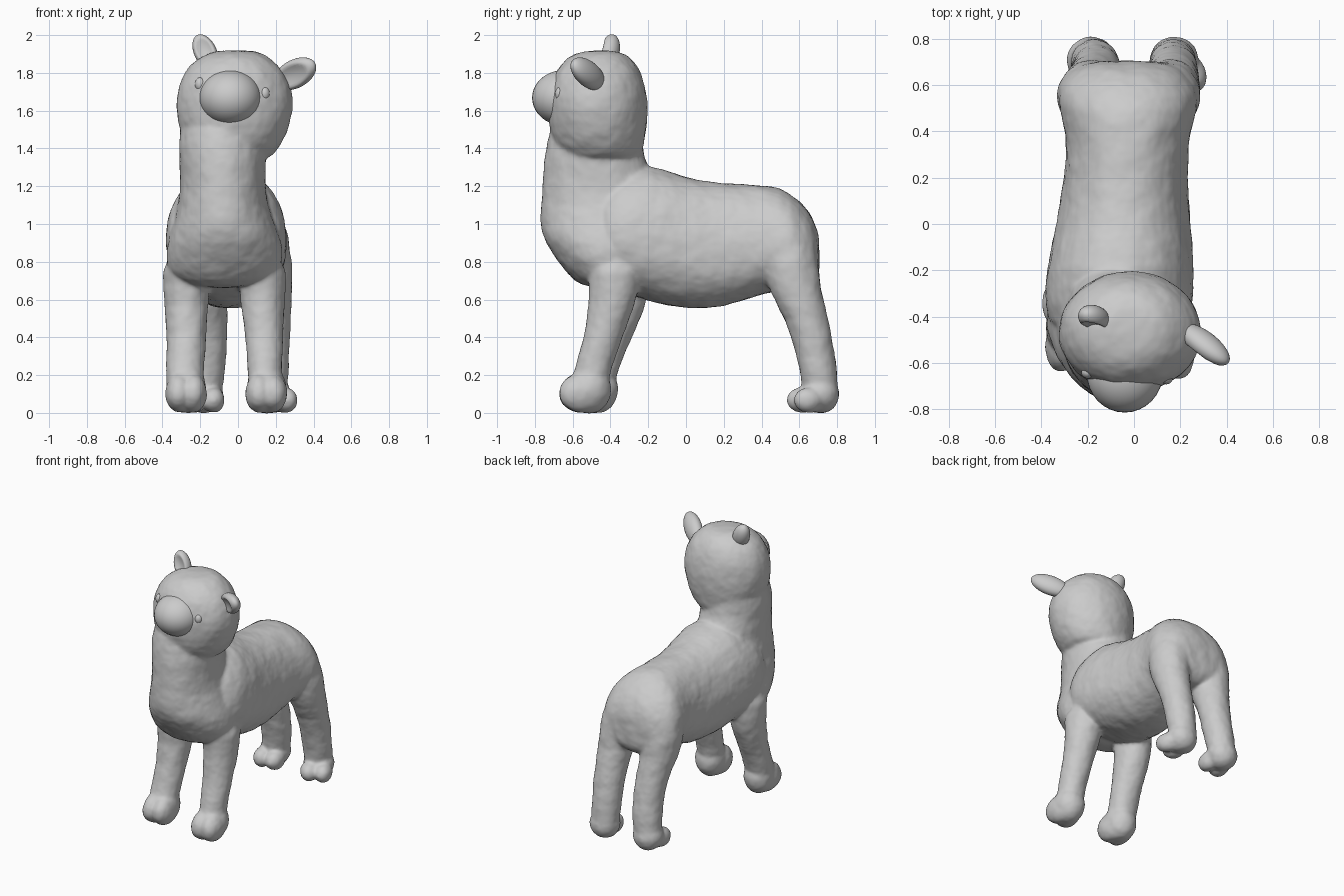
import bpy, bmesh, math
from mathutils import Vector, Matrix

if "Cube" in bpy.data.objects:
    bpy.data.objects.remove(bpy.data.objects["Cube"])

SIDES = 20


def loft(bm, axis, sections, power=2.0, taper=0.0):
    """Closed tube of rounded rings: (x, y, z, radius_x, other_radius)."""
    rings = []
    for x, y, z, a, b in sections:
        ring = []
        for i in range(SIDES):
            t = 2 * math.pi * i / SIDES
            c, s = math.cos(t), math.sin(t)
            u = a * math.copysign(abs(c) ** (2 / power), c) * (1 - taper * s)
            v = b * math.copysign(abs(s) ** (2 / power), s)
            co = (x + u, y + v, z) if axis == 'z' else (x + u, y, z + v)
            ring.append(bm.verts.new(co))
        rings.append(ring)
    faces = [bm.faces.new(rings[0]), bm.faces.new(rings[-1])]
    for r, q in zip(rings, rings[1:]):
        for i in range(SIDES):
            j = (i + 1) % SIDES
            faces.append(bm.faces.new((r[i], r[j], q[j], q[i])))
    bmesh.ops.recalc_face_normals(bm, faces=faces)


def ball(bm, centre, radii, rot=None):
    m = Matrix.Translation(centre) @ (rot or Matrix()) @ Matrix.Diagonal((*radii, 1))
    return bmesh.ops.create_uvsphere(bm, u_segments=32, v_segments=20,
                                     radius=1, matrix=m)['verts']


def finish(bm, name):
    for f in bm.faces:
        f.smooth = True
    me = bpy.data.meshes.new(name)
    bm.to_mesh(me)
    bm.free()
    ob = bpy.data.objects.new(name, me)
    bpy.context.collection.objects.link(ob)
    return ob


# Body skin: torso, neck, head, legs and feet fused together
bm = bmesh.new()
loft(bm, 'y', [  # torso, wider below than above
    (-.08, -.50, .97, .28, .23), (-.065, -.35, .96, .32, .32),
    (-.06, -.20, .96, .32, .37), (-.045, 0, .892, .288, .347),
    (-.035, .20, .885, .263, .33), (-.025, .40, .92, .26, .287),
    (-.025, .50, .92, .305, .275), (-.03, .60, .88, .295, .245),
    (-.03, .67, .85, .24, .19), (-.03, .705, .83, .14, .11)], 2.2, .12)
loft(bm, 'z', [  # chest and neck
    (-.08, -.43, .66, .20, .12), (-.075, -.41, .75, .30, .23),
    (-.07, -.41, .85, .315, .30), (-.07, -.425, .95, .29, .35),
    (-.08, -.44, 1.10, .23, .332), (-.08, -.46, 1.25, .225, .297),
    (-.08, -.49, 1.35, .23, .26), (-.09, -.48, 1.50, .225, .245),
    (-.08, -.46, 1.60, .18, .20)])
loft(bm, 'z', [  # head
    (.0, -.44, 1.325, .15, .18), (-.025, -.46, 1.41, .25, .238),
    (-.02, -.467, 1.54, .305, .264), (-.015, -.467, 1.68, .318, .264),
    (-.02, -.467, 1.80, .272, .233), (-.02, -.46, 1.875, .20, .175),
    (-.01, -.45, 1.918, .10, .10)])
loft(bm, 'z', [  # right front leg
    (.12, -.38, .85, .14, .15), (.13, -.375, .65, .12, .13),
    (.135, -.41, .50, .105, .11), (.14, -.47, .30, .09, .093),
    (.145, -.51, .17, .09, .10), (.145, -.52, .08, .08, .08)])
loft(bm, 'z', [  # left front leg
    (-.265, -.36, .85, .135, .15), (-.275, -.33, .65, .12, .14),
    (-.272, -.36, .50, .108, .12), (-.275, -.43, .30, .097, .095),
    (-.285, -.475, .17, .10, .10), (-.275, -.48, .08, .08, .08)])
loft(bm, 'z', [  # right hind leg
    (.13, .54, .95, .13, .13), (.145, .545, .80, .145, .155),
    (.165, .575, .65, .12, .135), (.17, .64, .50, .107, .11),
    (.17, .69, .30, .10, .10), (.165, .71, .15, .097, .095),
    (.165, .71, .06, .08, .08)])
loft(bm, 'z', [  # left hind leg
    (-.19, .54, .95, .13, .13), (-.195, .545, .80, .145, .155),
    (-.185, .575, .65, .125, .135), (-.165, .64, .50, .107, .11),
    (-.16, .69, .30, .10, .10), (-.18, .71, .15, .10, .095),
    (-.18, .71, .06, .08, .08)])
for x, y in ((-.275, -.495), (.15, -.53)):  # front feet with a toe cleft
    ball(bm, (x, y + .02, .125), (.103, .113, .125))
    for s in (-1, 1):
        ball(bm, (x + s * .033, y - .02, .105), (.073, .122, .102),
             Matrix.Rotation(s * .12, 4, 'Z'))
for x, turn in ((-.185, .05), (.172, .4)):  # hind feet: heel and two toes
    c = Vector((x, .71, 0))
    rot = Matrix.Rotation(turn, 4, 'Z')
    ball(bm, c + Vector((0, 0, .10)), (.103, .098, .10))
    for s in (-1, 1):
        ball(bm, c + rot @ Vector((s * .048, -.085, .068)), (.06, .08, .066), rot)
body = finish(bm, "body")
m = body.modifiers.new("round", 'SUBSURF')
m.levels = m.render_levels = 1
m = body.modifiers.new("fuse", 'REMESH')
m.mode, m.voxel_size, m.use_smooth_shade = 'VOXEL', .012, True
m = body.modifiers.new("blend", 'SMOOTH')
m.factor, m.iterations = 0.5, 12
m = body.modifiers.new("lumps", 'DISPLACE')
m.texture = bpy.data.textures.new("lumps", 'CLOUDS')
m.texture.noise_scale = 0.09
m.strength, m.mid_level = .010, 0.1

# Muzzle
bm = bmesh.new()
ball(bm, (-.04, -.645, 1.668), (.165, .17, .147))
finish(bm, "muzzle")

# Eyes: small bumps
for side, c in (("left", (-.20, -.64, 1.74)), ("right", (.14, -.665, 1.69))):
    bm = bmesh.new()
    ball(bm, c, (.028, .028, .036))
    finish(bm, side + "_eye")

# Ears: flattened ovals with a hollow facing forward
for side, base, tip, w in (
        ("left", (-.13, -.43, 1.82), (-.215, -.385, 2.0), .06),
        ("right", (.20, -.44, 1.74), (.405, -.60, 1.85), .075)):
    base, tip = Vector(base), Vector(tip)
    d = (tip - base).normalized()
    back = Vector((0, 1, 0))
    back = (back - d * back.dot(d)).normalized()
    rot = Matrix((back.cross(d), back, d)).transposed().to_4x4()
    bm = bmesh.new()
    mid, half = (base + tip) / 2, (tip - base).length / 2
    for v in ball(bm, mid, (w, .055, half), rot):
        p = rot.transposed() @ (v.co - mid)
        r = (p.x / w) ** 2 + (p.z / half) ** 2
        if p.y < 0 and r < .6:
            v.co += back * .035 * (1 - r / .6)
    finish(bm, side + "_ear")
